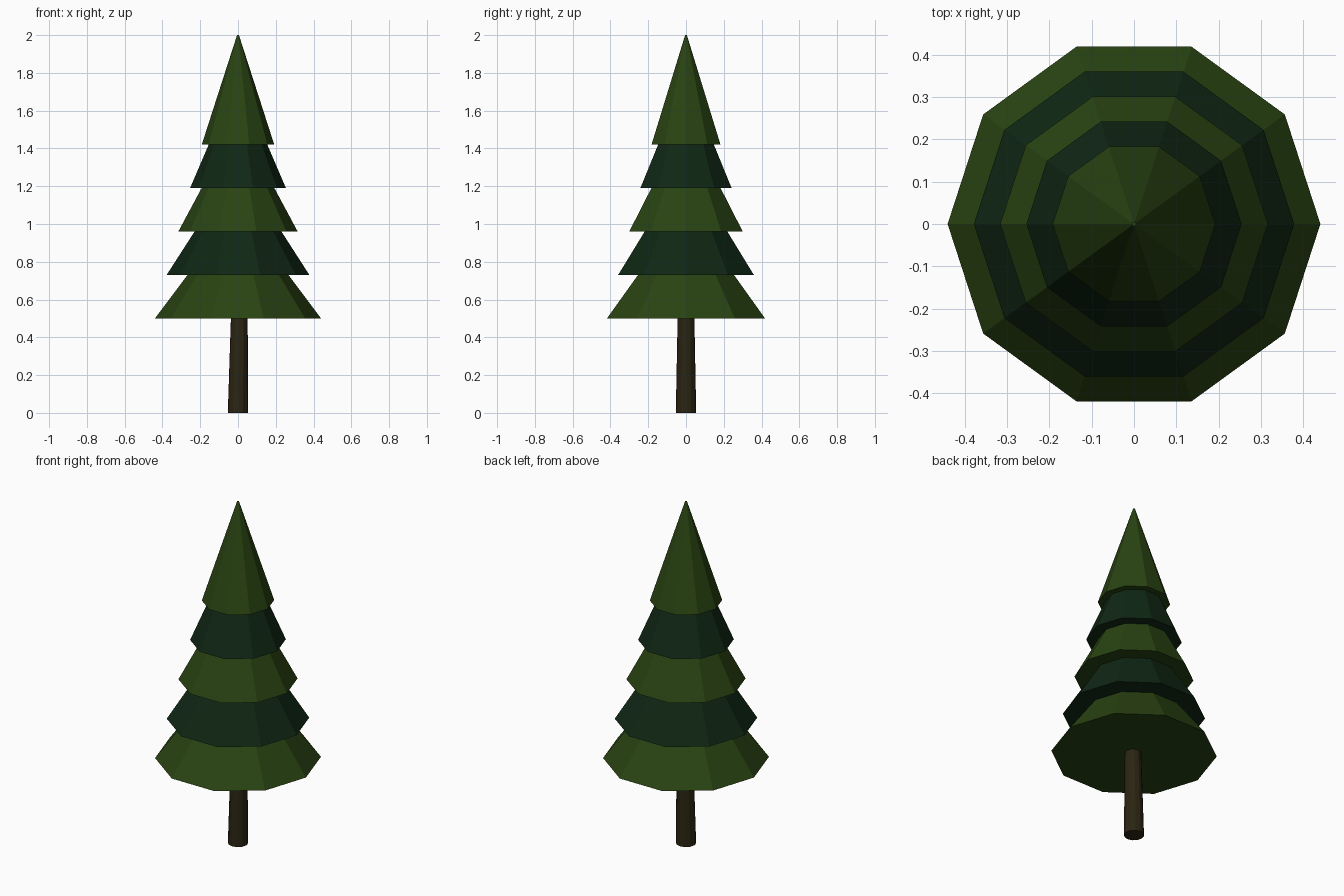
import bpy, bmesh, math

if "Cube" in bpy.data.objects:
    bpy.data.objects.remove(bpy.data.objects["Cube"])


def material(name, rgb):
    m = bpy.data.materials.new(name)
    m.diffuse_color = (*rgb, 1)
    m.use_nodes = True
    m.node_tree.nodes["Principled BSDF"].inputs["Base Color"].default_value = m.diffuse_color
    return m


leaf_green = material("leaf_green", (0.022, 0.056, 0.006))
deep_green = material("deep_green", (0.005, 0.020, 0.007))
bark_brown = material("bark_brown", (0.024, 0.018, 0.006))


def tapered(name, sides, r1, r2, z1, z2, mat, lean=0.0):
    """Closed tapered prism with a corner on +x; lean shifts its top along x."""
    bm = bmesh.new()
    rings = []
    for r, z, dx in ((r1, z1, 0), (r2, z2, lean)):
        rings.append([bm.verts.new((r * math.cos(a) + dx, r * math.sin(a), z))
                      for a in (2 * math.pi * i / sides for i in range(sides))])
    low, high = rings
    for i in range(sides):
        j = (i + 1) % sides
        bm.faces.new((low[i], low[j], high[j], high[i]))
    bm.faces.new(low[::-1])
    bm.faces.new(high)
    mesh = bpy.data.meshes.new(name)
    bm.to_mesh(mesh)
    bm.free()
    mesh.materials.append(mat)
    obj = bpy.data.objects.new(name, mesh)
    bpy.context.collection.objects.link(obj)
    return obj


# Trunk, narrowing and leaning slightly
tapered("trunk", 12, 0.054, 0.044, 0.0, 0.52, bark_brown, lean=0.007)

# Five stacked ten-sided foliage cones in alternating greens
for i in range(5):
    base = 0.5 + 0.23 * i
    tapered(f"foliage_tier_{i + 1}", 10, 0.44 - 0.062 * i, 0.005,
            base, base + 0.58, deep_green if i % 2 else leaf_green)
